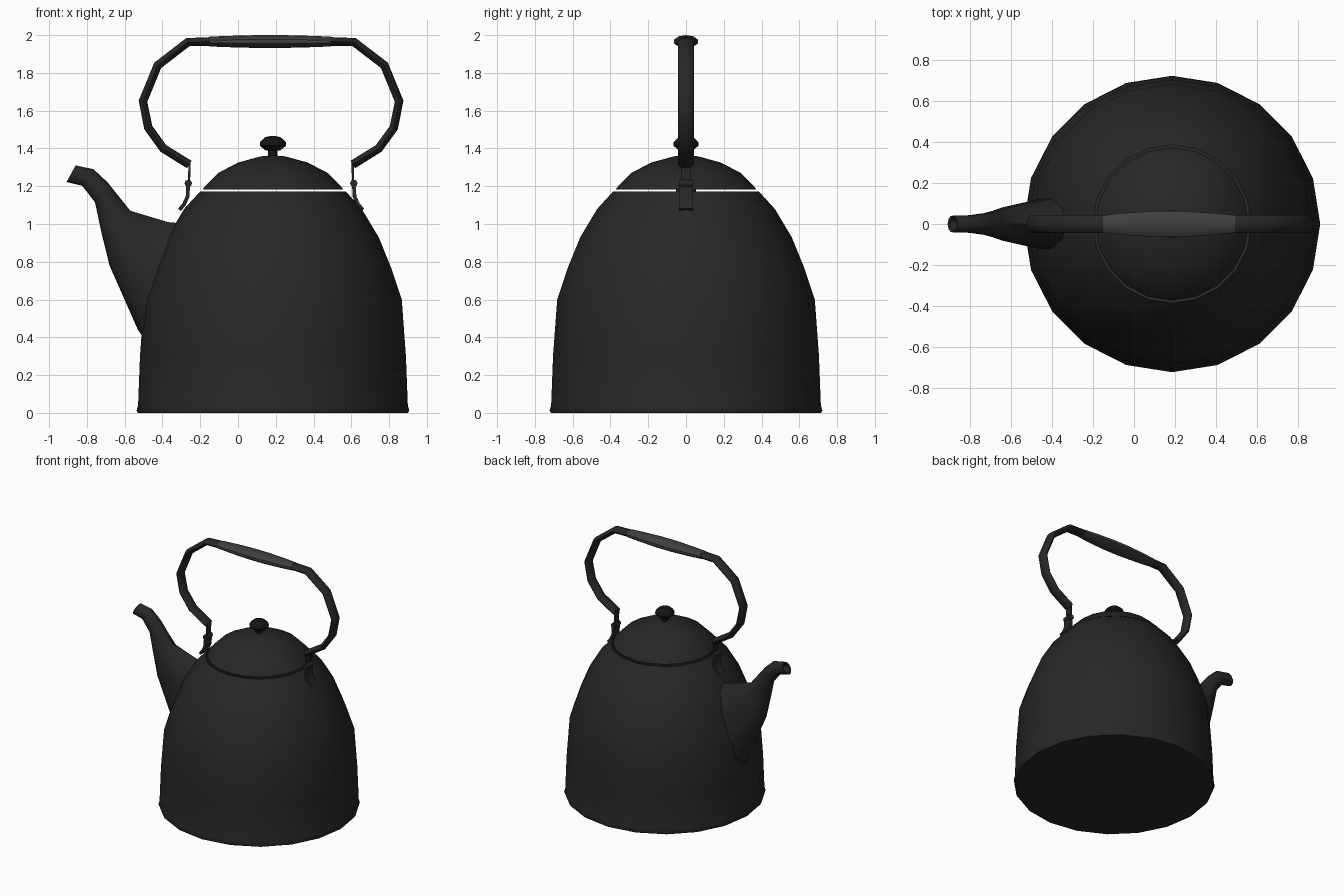
import bpy, bmesh
from math import cos, sin, pi, radians
from mathutils import Vector

if "Cube" in bpy.data.objects:
    bpy.data.objects.remove(bpy.data.objects["Cube"])

CX = 0.185   # body axis
HX = 0.175   # handle mirror plane


def material(name, v):
    m = bpy.data.materials.new(name)
    m.diffuse_color = (v, v, v, 1)
    m.use_nodes = True
    m.node_tree.nodes["Principled BSDF"].inputs["Base Color"].default_value = m.diffuse_color
    return m


ENAMEL = material("black_enamel", 0.02)
GRIP = material("dark_grey_grip", 0.05)
KNOB = material("knob_black", 0.007)


def loft(name, rings, mat, cap_start=True, cap_end=True, angle=50):
    """Bridge rings of points into a skin, optionally capping the ends."""
    bm = bmesh.new()
    vs = [[bm.verts.new(p) for p in r] for r in rings]
    n = len(rings[0])
    for a, b in zip(vs, vs[1:]):
        for i in range(n):
            j = (i + 1) % n
            bm.faces.new((a[i], a[j], b[j], b[i]))
    if cap_start:
        bm.faces.new(vs[0])
    if cap_end:
        bm.faces.new(vs[-1])
    bmesh.ops.recalc_face_normals(bm, faces=bm.faces)
    me = bpy.data.meshes.new(name)
    bm.to_mesh(me)
    bm.free()
    me.shade_smooth()
    me.set_sharp_from_angle(angle=radians(angle))
    me.materials.append(mat)
    ob = bpy.data.objects.new(name, me)
    bpy.context.collection.objects.link(ob)
    return ob


def lathe(name, profile, mat, sides, **kw):
    """Turn (radius, z) points about the body axis."""
    rings = [[Vector((CX + r * cos(2 * pi * i / sides), r * sin(2 * pi * i / sides), z))
              for i in range(sides)] for r, z in profile]
    return loft(name, rings, mat, **kw)


def ring(lo, hi, hw, n=8, phase=0.0):
    """Oval ring spanning two (x, z) points, with half width hw along y."""
    lo, hi = Vector((lo[0], 0, lo[1])), Vector((hi[0], 0, hi[1]))
    c, u = (lo + hi) / 2, (hi - lo) / 2
    return [c + u * cos(2 * pi * i / n + phase) + Vector((0, hw * sin(2 * pi * i / n + phase), 0))
            for i in range(n)]


def sweep(path, thick, width, n=8, phase=0.0):
    """Rings along an (x, z) path; thick and width are half sizes."""
    pts = [Vector(p) for p in path]
    out = []
    for i, p in enumerate(pts):
        t = (pts[min(i + 1, len(pts) - 1)] - pts[max(i - 1, 0)]).normalized()
        nrm = Vector((-t.y, t.x)) * thick
        out.append(ring(p - nrm, p + nrm, width, n, phase))
    return out


# Body, open under the lid
lathe("body", [(0.715, 0), (0.722, 0.012), (0.714, 0.04), (0.704, 0.3), (0.682, 0.6),
               (0.625, 0.77), (0.56, 0.93), (0.47, 1.08), (0.385, 1.173)],
      ENAMEL, 20, cap_end=False)

# Domed lid with a thin seam above the body
lathe("lid", [(0.345, 1.183), (0.372, 1.183), (0.36, 1.2), (0.29, 1.27), (0.185, 1.325),
              (0.065, 1.358), (0.02, 1.362)], ENAMEL, 20, cap_start=False)

# Lid knob
lathe("lid_knob", [(0.025, 1.35), (0.025, 1.388), (0.04, 1.39), (0.07, 1.415), (0.068, 1.435),
                   (0.04, 1.46), (0.015, 1.465)], KNOB, 10)

# Spout, hollow at the tip
spout = [((-0.46, 0.34), (-0.26, 1.0), 0.15), ((-0.53, 0.44), (-0.37, 1.01), 0.125),
         ((-0.68, 0.78), (-0.57, 1.07), 0.085), ((-0.722, 0.95), (-0.63, 1.145), 0.067),
         ((-0.757, 1.115), (-0.69, 1.22), 0.055), ((-0.825, 1.203), (-0.765, 1.29), 0.045),
         ((-0.908, 1.222), (-0.86, 1.31), 0.042), ((-0.895, 1.235), (-0.862, 1.295), 0.03),
         ((-0.81, 1.22), (-0.78, 1.272), 0.03)]
loft("spout", [ring(*s, n=10) for s in spout], ENAMEL)

# Bail handle: left half mirrored to the right
half = [(-0.258, 1.315), (-0.395, 1.40), (-0.475, 1.51), (-0.503, 1.65), (-0.425, 1.84),
        (-0.265, 1.963), (-0.12, 1.967)]
path = half + [(2 * HX - x, z) for x, z in reversed(half)]
loft("handle_bar", sweep(path, 0.023, 0.043), ENAMEL)

# Barrel grip
grip = [(-0.152, 0.026, 0.045), (-0.05, 0.030, 0.056), (0.1, 0.034, 0.066), (0.24, 0.034, 0.066),
        (0.39, 0.030, 0.056), (0.492, 0.026, 0.045)]
loft("handle_grip", [ring((x, 1.966 - t), (x, 1.966 + t), w, 10) for x, t, w in grip], GRIP)

# Hinge on each side: strap, pivot pin, foot on the body
for side, s in (("left", -1), ("right", 1)):
    def X(x):
        return x if s < 0 else 2 * HX - x
    strap = [(X(-0.257), 1.335), (X(-0.258), 1.26), (X(-0.262), 1.17)]
    loft("hinge_strap_" + side, sweep(strap, 0.008, 0.036, 4, pi / 4), ENAMEL)
    foot = [(X(-0.264), 1.20), (X(-0.267), 1.145), (X(-0.285), 1.105), (X(-0.31), 1.075)]
    loft("hinge_foot_" + side, sweep(foot, 0.014, 0.052, 4, pi / 4), ENAMEL)
    pin = [[Vector((X(-0.263) + 0.02 * cos(2 * pi * i / 8), y, 1.215 + 0.02 * sin(2 * pi * i / 8)))
            for i in range(8)] for y in (-0.036, 0.036)]
    loft("hinge_pin_" + side, pin, ENAMEL)
